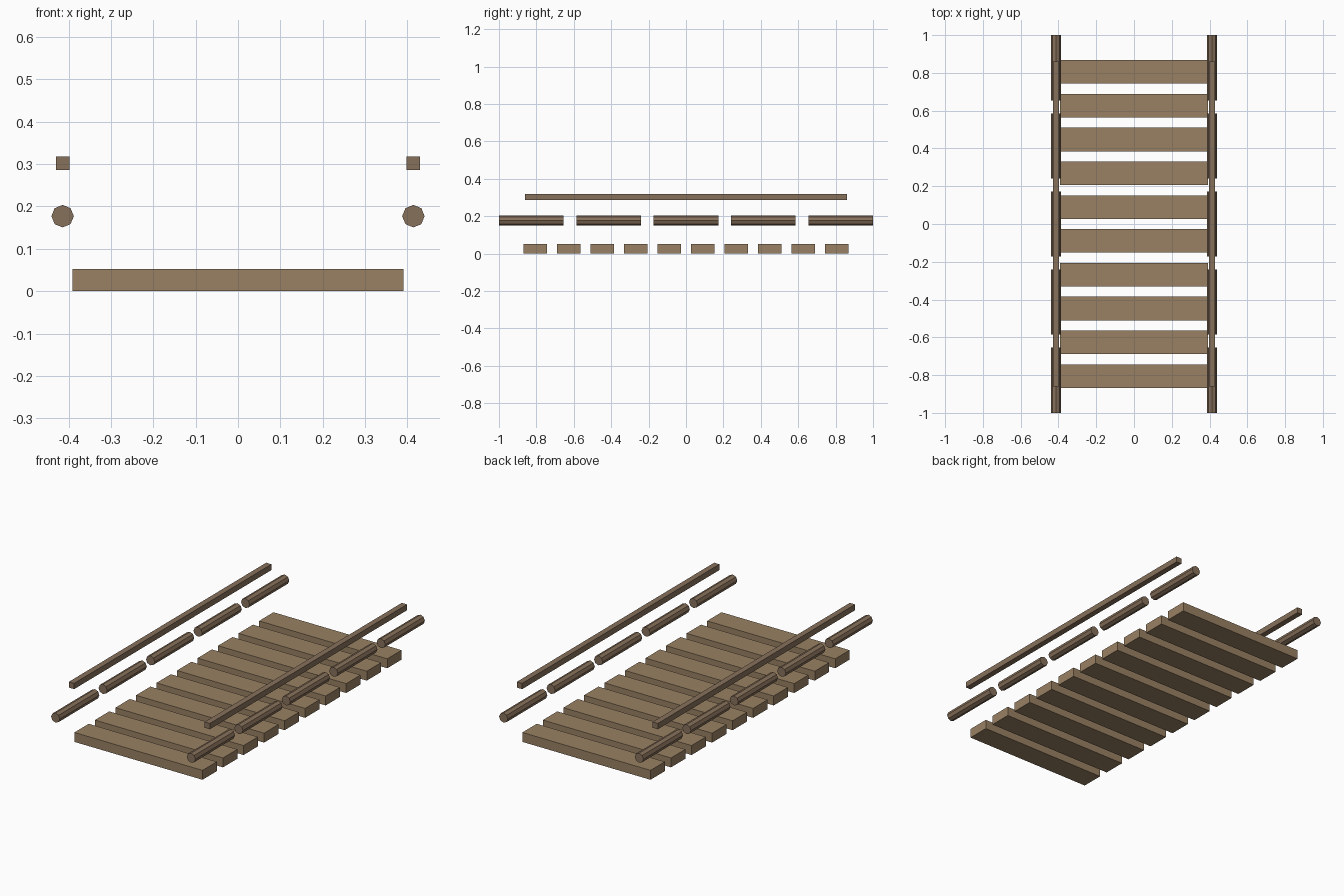
import bpy, math

if "Cube" in bpy.data.objects:
    bpy.data.objects.remove(bpy.data.objects["Cube"])


def material(name, color):
    m = bpy.data.materials.new(name)
    m.diffuse_color = (*color, 1)
    m.use_nodes = True
    m.node_tree.nodes["Principled BSDF"].inputs["Base Color"].default_value = m.diffuse_color
    return m


plank_wood = material("plank_wood", (0.32, 0.22, 0.125))
rope_brown = material("rope_brown", (0.245, 0.165, 0.105))


def box(name, center, size, mat):
    bpy.ops.mesh.primitive_cube_add(size=1, location=center)
    ob = bpy.context.object
    ob.name = name
    ob.scale = size
    bpy.ops.object.transform_apply(location=False, rotation=False, scale=True)
    ob.data.materials.append(mat)


def rod(name, center, radius, length, mat):
    bpy.ops.mesh.primitive_cylinder_add(vertices=8, radius=radius, depth=length,
                                        location=center, rotation=(math.pi / 2, 0, 0))
    ob = bpy.context.object
    ob.name = name
    ob.data.materials.append(mat)


# Deck planks
for i in range(10):
    box(f"plank_{i + 1}", (0, (i - 4.5) * 0.179, 0.026), (0.782, 0.125, 0.052), plank_wood)

# Side rope segments and hand rails, both sides
for side, x in (("left", -0.414), ("right", 0.414)):
    for i in range(5):
        rod(f"{side}_rope_{i + 1}", (x, (i - 2) * 0.4138, 0.177), 0.0265, 0.345, rope_brown)
    box(f"{side}_hand_rail", (x, 0, 0.302), (0.032, 1.72, 0.032), rope_brown)
